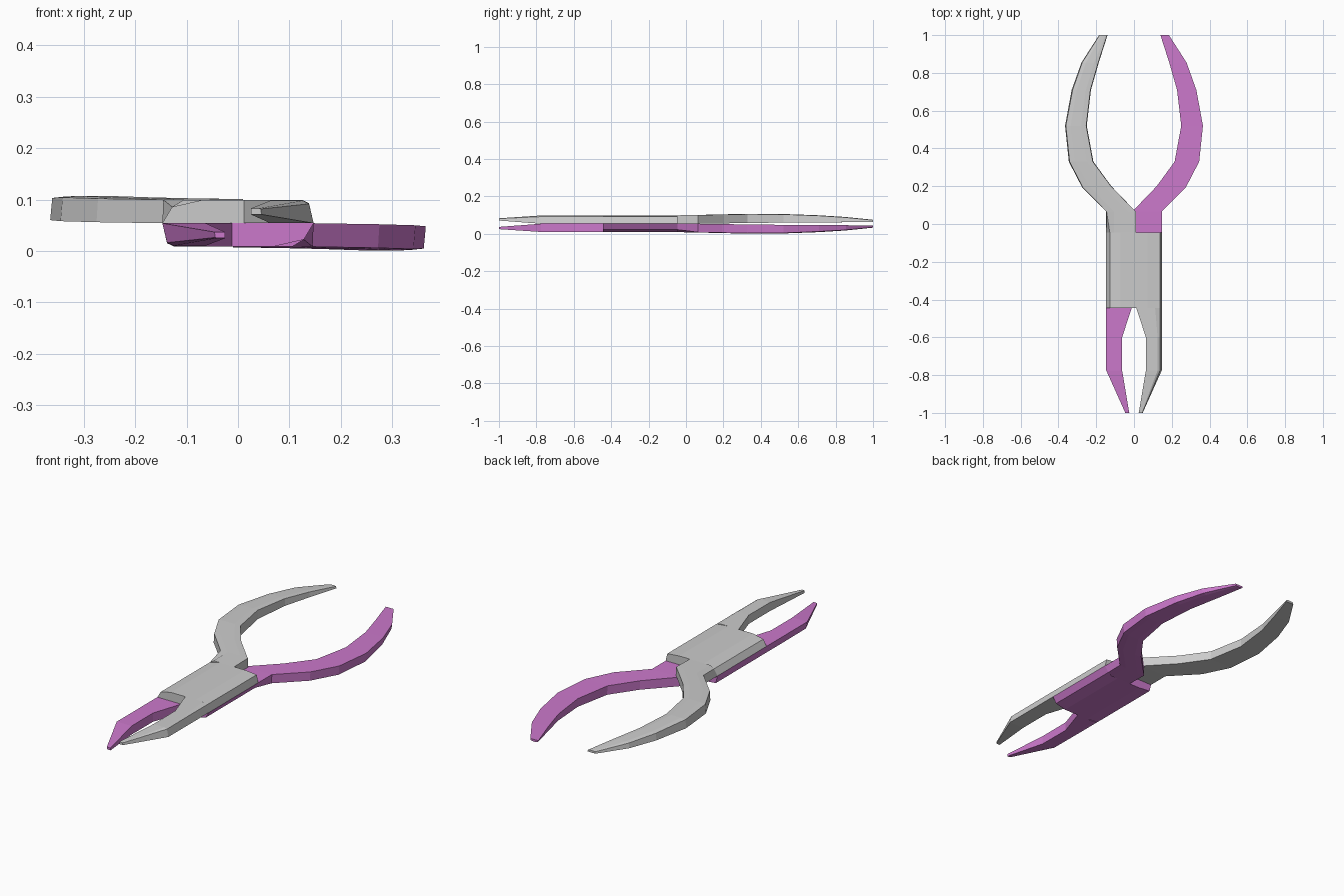
import bpy, bmesh
from mathutils import Matrix

# Cross-sections from handle tip to jaw tip:
# left x, left y, right x, right y, bottom z, top z, left chamfer, right chamfer
SECTIONS = [
    (-0.185, 1.0, -0.14, 1.0, .064, .075, .003, .003),
    (-0.278, .855, -0.188, .85, .062, .090, .004, .003),
    (-0.330, .71, -0.228, .71, .061, .099, .005, .003),
    (-0.365, .52, -0.250, .52, .060, .106, .004, .003),
    (-0.345, .33, -0.215, .33, .058, .107, .004, .003),
    (-0.275, .195, -0.12, .20, .056, .104, .003, .002),
    (-0.147, .065, .01, .065, .054, .101, .002, .0),
    (-0.147, -.045, .01, -.045, .054, .099, .019, .0),
    (-0.147, -.045, .147, -.045, .054, .099, .019, .009),
    (-0.147, -.445, .147, -.445, .054, .099, .019, .009),
    (.012, -.445, .147, -.445, .054, .099, .0, .009),
    (.063, -.60, .147, -.60, .054, .099, .0, .009),
    (.063, -.775, .147, -.775, .054, .098, .0, .009),
    (.025, -1.0, .046, -1.0, .071, .083, .0, .002),
]


def ring(xl, yl, xr, yr, zb, zt, cl, cr):
    """Flat bottom, leaning sides and a slightly crowned top."""
    def on(t):
        return xl + (xr - xl) * t, yl + (yr - yl) * t
    return [(xl, yl, zb), (xr, yr, zb),
            (xr - cr, yr, zt - cr * .7), (*on(.74), zt),
            (*on(.26), zt), (xl + cl, yl, zt - cl * .7)]


def plier_half(name, matrix):
    bm = bmesh.new()
    rings = [[bm.verts.new(p) for p in ring(*s)] for s in SECTIONS]
    for a, b in zip(rings, rings[1:]):
        for i in range(6):
            j = (i + 1) % 6
            bm.faces.new((a[i], a[j], b[j], b[i]))
    bm.faces.new(rings[0][::-1])
    bm.faces.new(rings[-1])
    bmesh.ops.recalc_face_normals(bm, faces=bm.faces)
    bm.transform(matrix)
    mesh = bpy.data.meshes.new(name)
    bm.to_mesh(mesh)
    bm.free()
    obj = bpy.data.objects.new(name, mesh)
    bpy.context.collection.objects.link(obj)
    return obj


# Upper grey half
plier_half("upper_plier_half", Matrix.Identity(4))

# Lower half: the same shape turned over about the long axis
turn = Matrix.Translation((0, 0, .108)) @ Matrix.Diagonal((-1, 1, -1, 1))
lower = plier_half("lower_plier_half", turn)
pink = bpy.data.materials.new("pink")
pink.diffuse_color = (.60, .19, .60, 1)
lower.data.materials.append(pink)
